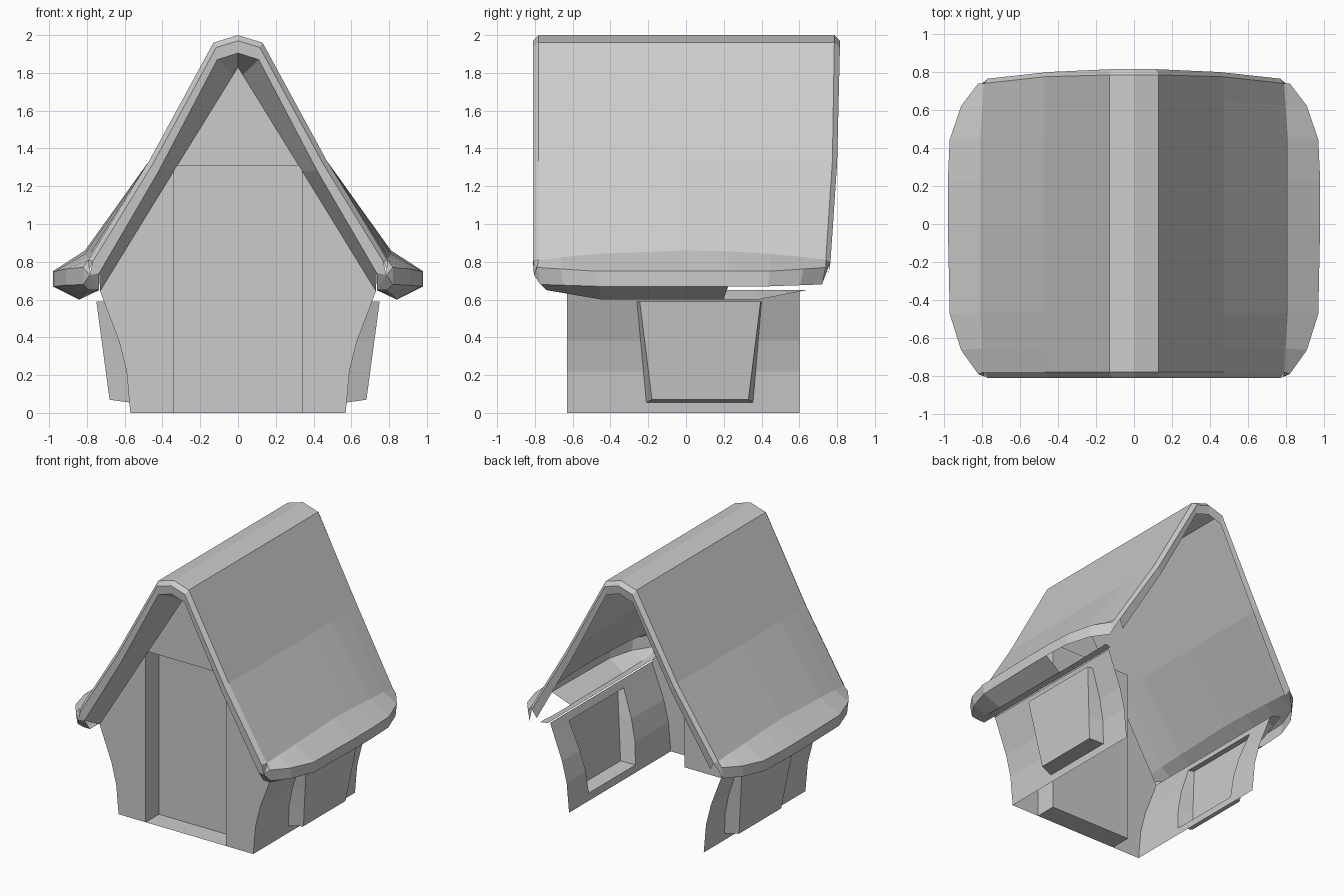
import bpy, bmesh

cube = bpy.data.objects.get("Cube")
if cube:
    bpy.data.objects.remove(cube, do_unlink=True)

grey = bpy.data.materials.new("plain_grey")
grey.use_nodes = True
colour = (0.6, 0.6, 0.6, 1)
grey.diffuse_color = colour
grey.node_tree.nodes["Principled BSDF"].inputs["Base Color"].default_value = colour


def lerp(a, b, t):
    return a + (b - a) * t


def mirrored(name, build):
    """Build the +x half with a function, then mirror it across x = 0."""
    bm = bmesh.new()
    build(bm)
    bmesh.ops.remove_doubles(bm, verts=bm.verts, dist=0.0005)
    bmesh.ops.recalc_face_normals(bm, faces=bm.faces)
    mesh = bpy.data.meshes.new(name)
    bm.to_mesh(mesh)
    bm.free()
    mesh.materials.append(grey)
    obj = bpy.data.objects.new(name, mesh)
    bpy.context.collection.objects.link(obj)
    mod = obj.modifiers.new("mirror", "MIRROR")
    mod.use_clip = True
    return obj


def face(bm, *points):
    bm.faces.new([bm.verts.new(p) for p in points])


def loft(bm, rows, keep=lambda r, c: True):
    """Skin quads between neighbouring rows of points."""
    for r in range(len(rows) - 1):
        for c in range(len(rows[r]) - 1):
            if keep(r, c):
                face(bm, rows[r][c], rows[r][c + 1], rows[r + 1][c + 1], rows[r + 1][c])


FRONT, BACK, DOOR_Y = -0.63, 0.60, -0.47
WALL = [(0.57, 0), (0.575, 0.055), (0.59, 0.22), (0.63, 0.38), (0.71, 0.59), (0.73, 0.645)]


# Front gable wall with a recessed doorway
def gable(bm):
    d, h = 0.34, 1.31
    outline = [(x, FRONT, z) for x, z in WALL]
    face(bm, (d, FRONT, 0), *outline, (d, FRONT, h))
    face(bm, (0, FRONT, h), (d, FRONT, h), (0, FRONT, 1.87))
    face(bm, (d, FRONT, 0), (d, FRONT, h), (d, DOOR_Y, h), (d, DOOR_Y, 0))
    face(bm, (0, FRONT, h), (d, FRONT, h), (d, DOOR_Y, h), (0, DOOR_Y, h))
    face(bm, (0, FRONT, 0), (d, FRONT, 0), (d, DOOR_Y, 0), (0, DOOR_Y, 0))
    face(bm, (0, DOOR_Y, 0), (d, DOOR_Y, 0), (d, DOOR_Y, h), (0, DOOR_Y, h))


# Flared side walls, each with a bay pushed outward
def side_wall(bm):
    wall, bay = [], []
    for x, z in WALL:
        t = (z - 0.055) / 0.535
        a, b = lerp(-0.21, -0.26, t), lerp(0.355, 0.40, t)
        wall.append([(x, FRONT, z), (x, a, z), (x, b, z), (x, BACK, z)])
        if 0 <= t <= 1.001:
            ox, oz = lerp(0.68, 0.75, t), lerp(0.07, 0.59, t)
            oa, ob = lerp(-0.18, -0.245, t), lerp(0.33, 0.395, t)
            bay.append([(x, a, z), (ox, oa, oz), (ox, ob, oz), (x, b, z)])
    loft(bm, wall, lambda r, c: not (c == 1 and 1 <= r <= 3))
    loft(bm, bay)
    face(bm, *bay[0])
    face(bm, *bay[-1])


# Roof: steep slope, rolled eaves that bow outward, rims at both ends
STATIONS = [(-1, 0.82), (-0.84, 0.91), (-0.6, 0.97), (0, 0.98),
            (0.31, 0.98), (0.6, 0.97), (0.84, 0.91), (1, 0.82)]
BACK_Y = [0.785, 0.785, 0.775, 0.74, 0.74, 0.72, 0.64, 0.62]
FRONT_Y = [0.78, 0.78, 0.78, 0.78, 0.79, 0.77, 0.74, 0.74]


def roof_section(s, xo):
    end = max(0, abs(s) - 0.6) / 0.4
    profile = [(0, 2), (0.13, 1.96), (0.47, 1.335),
               (0.81 - 0.02 * end, 0.86 - 0.05 * s * s),
               (xo, 0.75 + 0.02 * end), (xo, 0.67 + 0.01 * end),
               (lerp(0.84, 0.79, end), 0.6 + 0.05 * end), (0.735, 0.65)]
    return [(x, s * (b if s > 0 else f), z)
            for (x, z), b, f in zip(profile, BACK_Y, FRONT_Y)]


RIM_OUTER = [(0, 1.97), (0.115, 1.935), (0.45, 1.32), (0.77, 0.80)]
RIM_INNER = [(0, 1.905), (0.11, 1.87), (0.42, 1.28), (0.735, 0.74)]
WALL_LINE = [(0, 1.83), (0.025, 1.79), (0.34, 1.28), (0.73, 0.645)]
RIM_BACK = [0.815, 0.815, 0.80, 0.765]


def roof(bm):
    rows = [roof_section(s, xo) for s, xo in STATIONS]
    # the curl under the rear part of the eaves is open
    loft(bm, rows, lambda r, c: not (c == 5 and r >= 4))
    front = [[(x, y, z) for x, z in line] for line, y in
             ((RIM_OUTER, -0.81), (RIM_INNER, -0.805), (WALL_LINE, FRONT))]
    loft(bm, [rows[0][:4]] + front)
    # closed front tip of the eave
    tip = rows[0][3:] + [front[1][3], front[0][3]]
    for a, b in zip(tip, tip[1:] + tip[:1]):
        if a != tip[-1]:
            face(bm, a, b, (0.785, -0.805, 0.73))
    # rear rim
    back = [[(x, y - d, z) for (x, z), y in zip(line, RIM_BACK)]
            for line, d in ((RIM_OUTER, 0), (RIM_INNER, 0.01))]
    loft(bm, [rows[-1][:4]] + back)
    face(bm, rows[-1][3], rows[-1][4], rows[-1][5], back[0][3])


mirrored("front_gable", gable)
mirrored("side_walls", side_wall)
mirrored("roof", roof)
